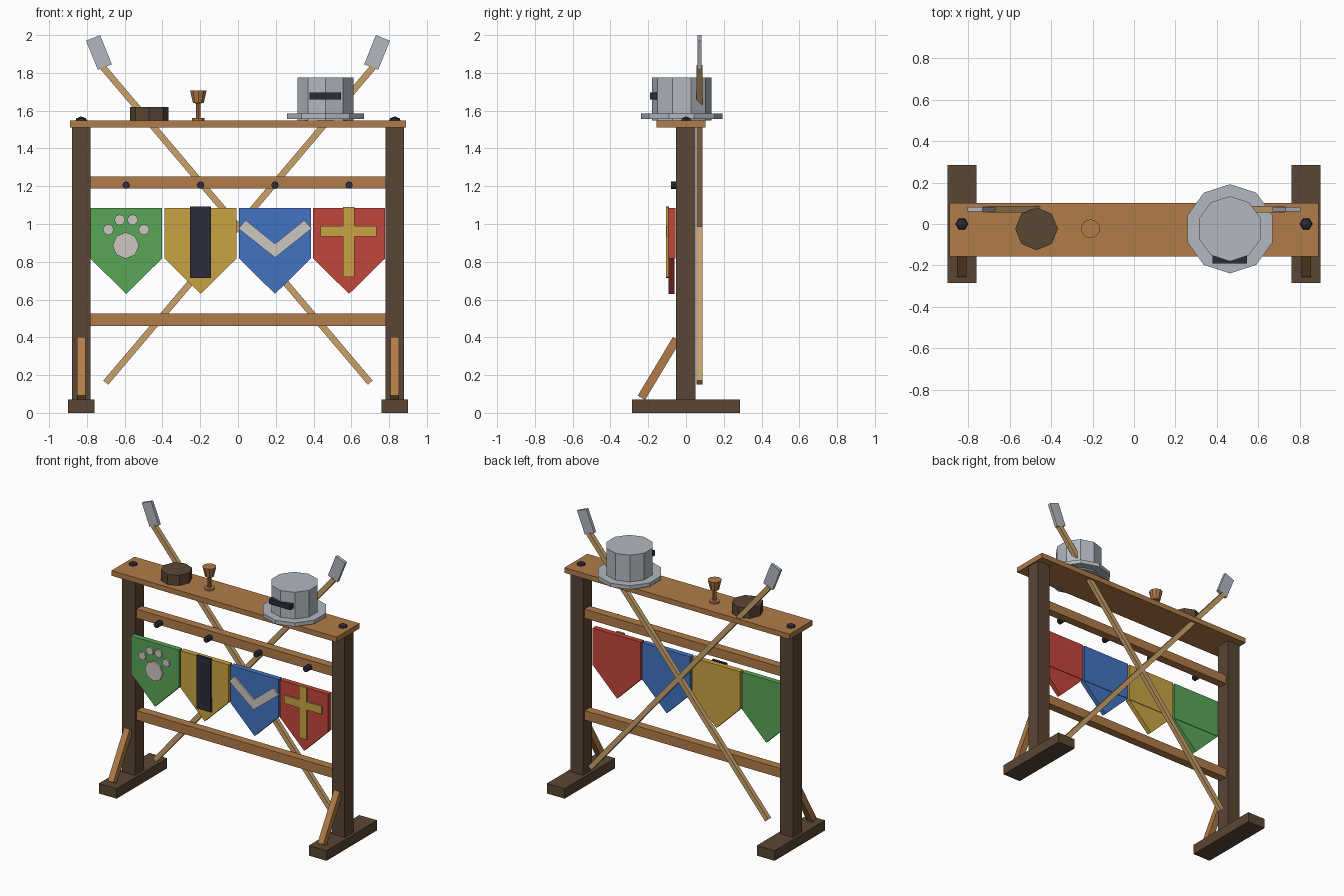
import bpy, bmesh, math
from mathutils import Matrix, Vector

if "Cube" in bpy.data.objects:
    bpy.data.objects.remove(bpy.data.objects["Cube"])


def mat(name, r, g, b):
    m = bpy.data.materials.new(name)
    lin = [((c / 255 + 0.055) / 1.055) ** 2.4 for c in (r, g, b)]
    m.diffuse_color = (*lin, 1)
    m.use_nodes = True
    m.node_tree.nodes["Principled BSDF"].inputs["Base Color"].default_value = m.diffuse_color
    return m


WOOD = mat("warm wood", 178, 124, 72)
DARK = mat("dark wood", 90, 70, 52)
POLE = mat("pale wood", 202, 162, 106)
STEEL = mat("steel", 178, 184, 192)
IRON = mat("black iron", 44, 44, 58)
GREEN = mat("green cloth", 88, 166, 86)
GOLD = mat("gold cloth", 202, 164, 68)
BLUE = mat("blue cloth", 66, 116, 194)
RED = mat("red cloth", 194, 70, 60)
BONE = mat("pale cloth", 204, 199, 194)


def finish(name, bm, material):
    bmesh.ops.recalc_face_normals(bm, faces=bm.faces)
    me = bpy.data.meshes.new(name)
    bm.to_mesh(me)
    bm.free()
    me.materials.append(material)
    ob = bpy.data.objects.new(name, me)
    bpy.context.collection.objects.link(ob)
    return ob


def box(name, x0, x1, y0, y1, z0, z1, material):
    bm = bmesh.new()
    bmesh.ops.create_cube(bm, size=1)
    bmesh.ops.scale(bm, vec=(x1 - x0, y1 - y0, z1 - z0), verts=bm.verts)
    bmesh.ops.translate(bm, vec=((x0 + x1) / 2, (y0 + y1) / 2, (z0 + z1) / 2), verts=bm.verts)
    return finish(name, bm, material)


def beam(name, a, b, wide, deep, material):
    """Box from a to b; wide is the size across x-z or x, deep the other."""
    a, b = Vector(a), Vector(b)
    d = (b - a).normalized()
    side = Vector((0, 1, 0)) if abs(d.x) > 0.01 else Vector((1, 0, 0))
    rot = Matrix((side, d.cross(side), d)).transposed().to_4x4()
    bm = bmesh.new()
    bmesh.ops.create_cube(bm, size=1)
    bmesh.ops.scale(bm, vec=(deep, wide, (b - a).length), verts=bm.verts)
    bmesh.ops.transform(bm, matrix=Matrix.Translation((a + b) / 2) @ rot, verts=bm.verts)
    return finish(name, bm, material)


def plate(name, pts, y0, y1, material):
    """Outline in x-z, extruded along y."""
    bm = bmesh.new()
    f = bm.faces.new([bm.verts.new((x, y0, z)) for x, z in pts])
    ext = bmesh.ops.extrude_face_region(bm, geom=[f])
    bmesh.ops.translate(bm, vec=(0, y1 - y0, 0),
                        verts=[v for v in ext["geom"] if isinstance(v, bmesh.types.BMVert)])
    return finish(name, bm, material)


def ngon(x, z, r, n):
    return [(x + r * math.sin(2 * math.pi * i / n), z + r * math.cos(2 * math.pi * i / n))
            for i in range(n)]


def turned(name, x, y, profile, n, material):
    """Closed stack of n-sided rings (radius, z), with a corner on the y axis."""
    bm = bmesh.new()
    rings = [[bm.verts.new((px, py, z)) for px, py in ngon(x, y, r, n)] for r, z in profile]
    bm.faces.new(rings[0])
    bm.faces.new(rings[-1])
    for lo, hi in zip(rings, rings[1:]):
        for i in range(n):
            j = (i + 1) % n
            bm.faces.new((lo[i], lo[j], hi[j], hi[i]))
    return finish(name, bm, material)


# Frame sides: feet, posts, braces, bolt heads, crossed poles with blades
for s, tag in ((-1, "left"), (1, "right")):
    box(f"foot_{tag}", s * 0.83 - 0.07, s * 0.83 + 0.07, -0.285, 0.285, 0, 0.072, DARK)
    box(f"post_{tag}", s * 0.83 - 0.05, s * 0.83 + 0.05, -0.052, 0.05, 0.07, 1.51, DARK)
    beam(f"brace_{tag}", (s * 0.83, -0.236, 0.08), (s * 0.83, -0.05, 0.39), 0.045, 0.045, WOOD)
    bm = bmesh.new()
    bmesh.ops.create_uvsphere(bm, u_segments=6, v_segments=4, radius=0.036,
                              matrix=Matrix.Translation((s * 0.83, 0, 1.534)) @ Matrix.Rotation(math.pi / 6, 4, 'Z'))
    finish(f"bolt_{tag}", bm, IRON)
    beam(f"pole_{tag}", (-s * 0.70, 0.072, 0.16), (s * 0.715, 0.072, 1.83), 0.034, 0.031, POLE)
    c, d = Vector((s * 0.736, 0.072, 1.908)), Vector((s * 0.372, 0, 0.928)) * 0.083
    d.x = -d.x
    # blade leans the same way as seen from its pole, less steeply
    d.x = s * 0.372 * 0.083
    beam(f"blade_{tag}", c - d, c + d, 0.08, 0.022, STEEL)

# Shelf and rails
box("shelf", -0.89, 0.89, -0.157, 0.102, 1.51, 1.547, WOOD)
box("upper_rail", -0.79, 0.79, -0.03, 0.03, 1.187, 1.252, WOOD)
box("lower_rail", -0.79, 0.79, -0.03, 0.03, 0.46, 0.527, WOOD)

# Pegs and banners
XS = (-0.592, -0.198, 0.196, 0.588)
for x, m, tag in zip(XS, (GREEN, GOLD, BLUE, RED), ("green", "gold", "blue", "red")):
    plate(f"peg_{tag}", ngon(x, 1.206, 0.02, 8), -0.08, -0.02, IRON)
    box(f"banner_{tag}", x - 0.19, x + 0.19, -0.094, -0.056, 0.817, 1.085, m)
    plate(f"banner_tip_{tag}", [(x - 0.19, 0.817), (x, 0.63), (x + 0.19, 0.817)], -0.0935, -0.06, m)

# Emblems: paw, bar, chevron, cross
Y0, Y1 = -0.105, -0.09
plate("paw_pad", ngon(-0.594, 0.886, 0.07, 8), Y0, Y1, BONE)
for i, (dx, z) in enumerate(((-0.094, 0.97), (-0.034, 1.022), (0.034, 1.022), (0.094, 0.97))):
    plate(f"paw_toe_{i}", ngon(-0.592 + dx, z, 0.029, 8), Y0, Y1, BONE)
box("bar_emblem", -0.255, -0.142, Y0, Y1, 0.713, 1.093, IRON)
cx = XS[2]
plate("chevron_emblem", [(cx - 0.194, 0.976), (cx - 0.155, 1.02), (cx, 0.895),
                         (cx + 0.155, 1.02), (cx + 0.194, 0.976), (cx, 0.822)], Y0, Y1, BONE)
box("cross_upright", 0.556, 0.616, Y0, Y1, 0.72, 1.09, GOLD)
box("cross_arm", 0.438, 0.734, Y0 + 0.001, Y1, 0.933, 0.99, GOLD)

# Things on the shelf: round box, goblet, helmet
turned("round_box", -0.47, -0.023, [(0.103, 1.547), (0.103, 1.62)], 8, DARK)
turned("goblet", -0.21, -0.023, [(0.034, 1.547), (0.034, 1.56), (0.013, 1.561), (0.013, 1.639),
                                 (0.03, 1.64), (0.046, 1.708)], 10, WOOD)
turned("helmet_crown", 0.463, -0.023, [(0.157, 1.547), (0.157, 1.775)], 10, STEEL)
turned("helmet_brim", 0.463, -0.023, [(0.215, 1.557), (0.215, 1.584)], 10, STEEL)
box("helmet_visor", 0.378, 0.546, -0.19, -0.15, 1.66, 1.696, IRON)
